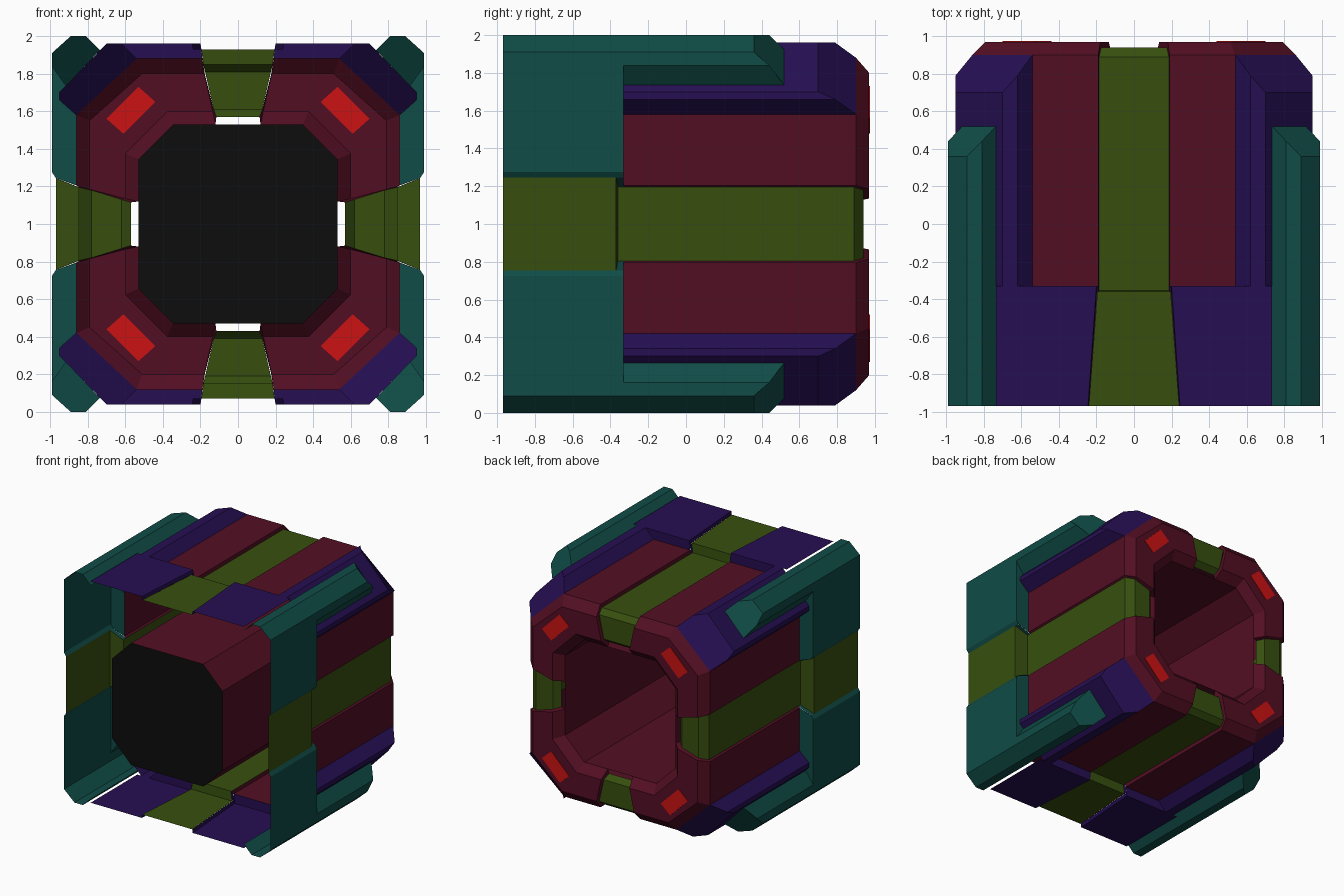
import bpy, bmesh

cube = bpy.data.objects.get("Cube")
if cube:
    bpy.data.objects.remove(cube, do_unlink=True)


def material(name, r, g, b):
    m = bpy.data.materials.new(name)
    m.use_nodes = True
    m.diffuse_color = (r, g, b, 1)
    m.node_tree.nodes["Principled BSDF"].inputs["Base Color"].default_value = (r, g, b, 1)
    return m


TEAL = material("dark teal", .005, .072, .062)
PURPLE = material("deep purple", .019, .0045, .085)
MAROON = material("maroon", .086, .0045, .017)
GREEN = material("olive green", .038, .078, .0045)
RED = material("signal red", .6, .006, .006)
BLACK = material("black", .004, .004, .004)


def part(name, mat, sections=(), polygons=()):
    """Loft sections of (x, y, z) points, add polygons, mirror to all four quarters."""
    bm = bmesh.new()
    rows = [[bm.verts.new(p) for p in s] for s in sections]
    for a, b in zip(rows, rows[1:]):
        for i in range(len(a) - 1):
            bm.faces.new((a[i], a[i + 1], b[i + 1], b[i]))
    for poly in polygons:
        bm.faces.new([bm.verts.new(p) for p in poly])
    bmesh.ops.remove_doubles(bm, verts=bm.verts[:], dist=.0005)
    bmesh.ops.recalc_face_normals(bm, faces=bm.faces[:])
    # open sheets face away from the centre
    if sum(f.normal.dot(f.calc_center_median()) * f.calc_area() for f in bm.faces) < 0:
        bmesh.ops.reverse_faces(bm, faces=bm.faces[:])
    mesh = bpy.data.meshes.new(name)
    bm.to_mesh(mesh)
    bm.free()
    mesh.materials.append(mat)
    ob = bpy.data.objects.new(name, mesh)
    ob.location.z = 1
    bpy.context.collection.objects.link(ob)
    mirror = ob.modifiers.new("Mirror", 'MIRROR')
    mirror.use_axis = (True, False, True)
    mirror.merge_threshold = .0005
    return ob


def at(y, profile):
    """Place an (x, z) profile at depth y, or at one depth per point."""
    ys = y if isinstance(y, (list, tuple)) else [y] * len(profile)
    return [(x, d, z) for (x, z), d in zip(profile, ys)]


REAR, STEP, RIM, END = -.97, -.33, .90, .97

# Central tunnel with its closed end
octagon = [(.53, 0), (.53, .345), (.345, .53), (0, .53)]
part("tunnel", MAROON, [at(REAR, octagon), at(RIM, octagon)])
part("tunnel_end", BLACK, polygons=[at(REAR, octagon + [(0, 0)])])

# Recessed centre strips, as (y, distance from axis, half width)
side_path = [(REAR, .97, .245), (-.37, .97, .245), (-.36, .845, .195),
             (.89, .845, .195), (.94, .78, .18), (.94, .62, .13), (.89, .57, .115)]
top_path = [(REAR, .93, .24), (-.36, .93, .195), (-.355, .85, .185),
            (.89, .85, .185), (.94, .81, .175), (.94, .61, .13), (.89, .57, .115)]
part("side_strip", GREEN, [[(r, y, 0), (r, y, n)] for y, r, n in side_path])
part("top_strip", GREEN, [[(0, y, r), (n, y, r)] for y, r, n in top_path])

# Side and top panels with lips down to the strips
side = [(.845, .195), (.86, .205), (.86, .58)]
top = [(.54, .88), (.19, .88), (.185, .85)]
part("side_panel", MAROON, [at(STEP, side), at(RIM, side)])
part("top_panel", MAROON, [at(STEP, top), at(RIM, top)])

# Bevelled end ring, notched where the strips wrap over it
rim = [
    at([.89, RIM, RIM, RIM, RIM, .89],
       [(.845, .195), (.86, .205), (.86, .58), (.54, .88), (.19, .88), (.185, .85)]),
    at([.94, END, END, END, END, .94],
       [(.78, .18), (.79, .185), (.79, .55), (.51, .80), (.18, .80), (.175, .79)]),
    at([.94, END, END, END, END, .94],
       [(.62, .13), (.60, .135), (.60, .375), (.375, .60), (.135, .60), (.13, .61)]),
    at([.89, RIM, RIM, RIM, RIM, .89],
       [(.57, .115), (.53, .12), (.53, .345), (.345, .53), (.12, .53), (.115, .57)]),
]
part("end_ring", MAROON, rim)

# Signal lights on the ring corners
lamp = [(.70, .56), (.53, .73), (.44, .65), (.61, .48)]
loop = lamp + lamp[:1]
part("signal_light", RED, [at(.966, loop), at(.975, loop)],
     [at(.966, lamp), at(.975, lamp)])

# Raised corner ridges with a sloped nose
ridge = [(.86, .58), (.95, .66), (.95, .70), (.70, .96), (.62, .96), (.54, .88)]
nose = at([.90, .79, .70, .70, .79, .90], ridge)
part("corner_ridge", PURPLE, [at(STEP, ridge), nose], [nose])

# Rear top plates stepping down to the top panels
part("rear_top_plate", PURPLE,
     [[(.735, REAR, .96), (.245, REAR, .96), (.24, REAR, .93)],
      [(.735, STEP, .96), (.20, STEP, .96), (.195, STEP, .93)]],
     [at(STEP, [(.20, .96), (.62, .96), (.54, .88), (.19, .88), (.195, .93)]),
      [(.195, -.36, .93), (.195, STEP, .93), (.185, STEP, .85), (.185, -.36, .85)]])

# Rear side plates, wrapping over the corners
shell = [(.735, .925), (.81, 1), (.89, 1), (.99, .91), (.99, .275), (.97, .245)]
step_face = [(.99, .275), (.99, .84), (.915, .735), (.95, .70), (.95, .66),
             (.86, .58), (.86, .205), (.97, .245)]
part("rear_side_plate", TEAL, [at(REAR, shell), at(STEP, shell)],
     [at(STEP, step_face),
      [(.97, -.37, .245), (.97, STEP, .245), (.845, STEP, .195), (.845, -.37, .195)]])

# Corner arms reaching forward from the side plates
arm = [(.735, .925), (.81, 1), (.89, 1), (.99, .91), (.99, .84), (.915, .735)]
tip = at([.52, .44, .36, .36, .44, .52], arm)
part("corner_arm", TEAL, [at(STEP, arm), tip], [tip])
